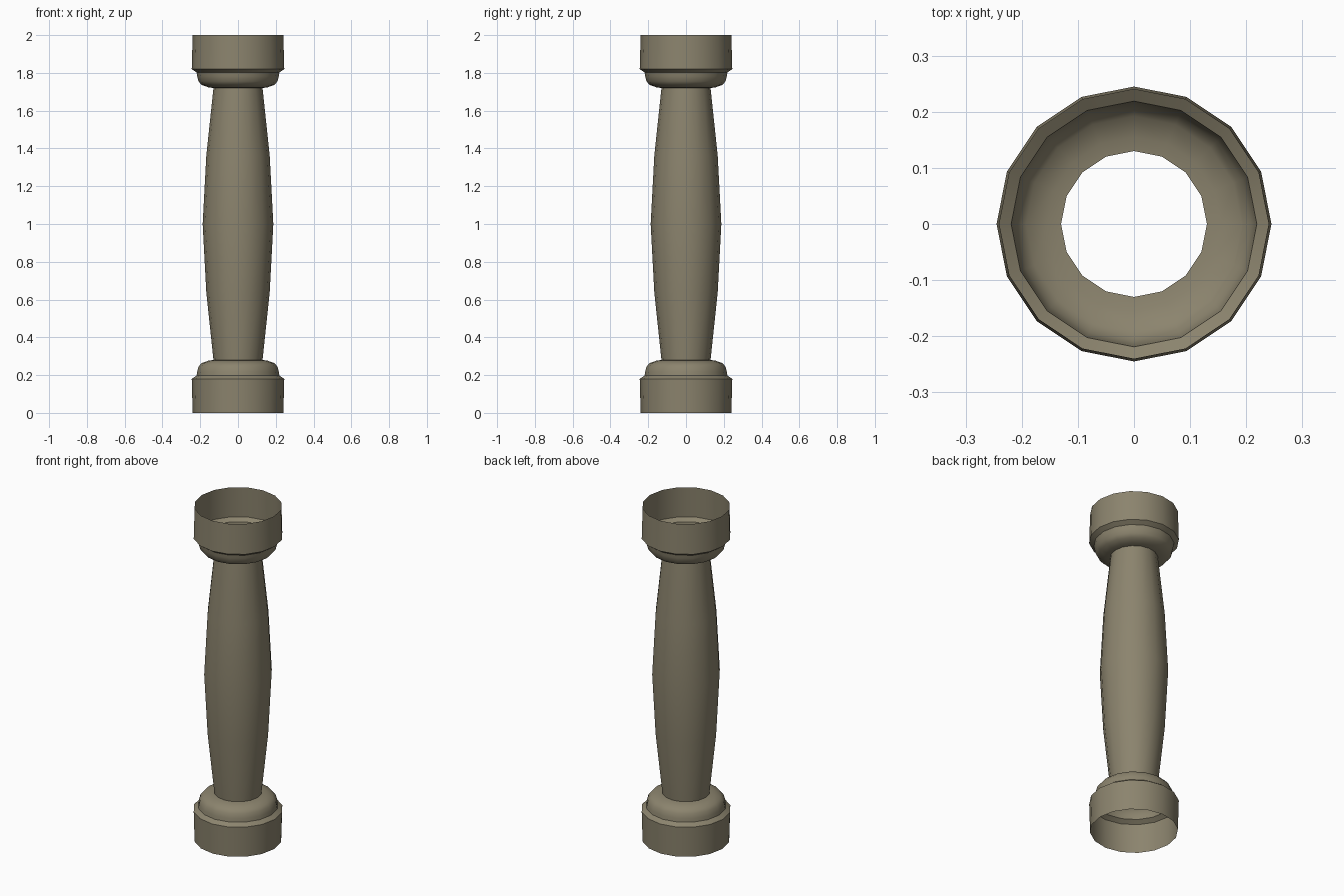
import bpy
from math import cos, sin, tau, radians

SIDES = 16

cube = bpy.data.objects.get("Cube")
if cube:
    bpy.data.objects.remove(cube, do_unlink=True)

stone = bpy.data.materials.new("olive stone")
colour = (0.26, 0.23, 0.155, 1)
stone.diffuse_color = colour
stone.use_nodes = True
bsdf = stone.node_tree.nodes["Principled BSDF"]
bsdf.inputs["Base Color"].default_value = colour
bsdf.inputs["Roughness"].default_value = 0.8


def lathe(name, profile):
    """Open turned shell from (radius, height) points, bottom to top."""
    verts = [(r * cos(tau * i / SIDES), r * sin(tau * i / SIDES), z)
             for r, z in profile for i in range(SIDES)]
    faces = []
    for row in range(len(profile) - 1):
        a, b = row * SIDES, (row + 1) * SIDES
        for i in range(SIDES):
            j = (i + 1) % SIDES
            faces.append((a + i, a + j, b + j, b + i))
    mesh = bpy.data.meshes.new(name)
    mesh.from_pydata(verts, [], faces)
    mesh.materials.append(stone)
    obj = bpy.data.objects.new(name, mesh)
    bpy.context.collection.objects.link(obj)
    bpy.ops.object.select_all(action="DESELECT")
    obj.select_set(True)
    bpy.context.view_layer.objects.active = obj
    bpy.ops.object.shade_smooth_by_angle(angle=radians(40))
    return obj


def flipped(profile):
    return [(r, 2 - z) for r, z in reversed(profile)]


# Hollow foot: plain band, small ledge, rounded shoulder
foot = [(0.24, 0), (0.245, 0.18), (0.219, 0.198), (0.216, 0.218),
        (0.209, 0.245), (0.192, 0.264), (0.155, 0.277), (0.13, 0.28)]
lathe("base", foot)
lathe("capital", flipped(foot))

# Bulging shaft, symmetric about its middle
half = [(0.13, 0.28), (0.168, 0.64)]
lathe("shaft", half + [(0.187, 1)] + flipped(half))
